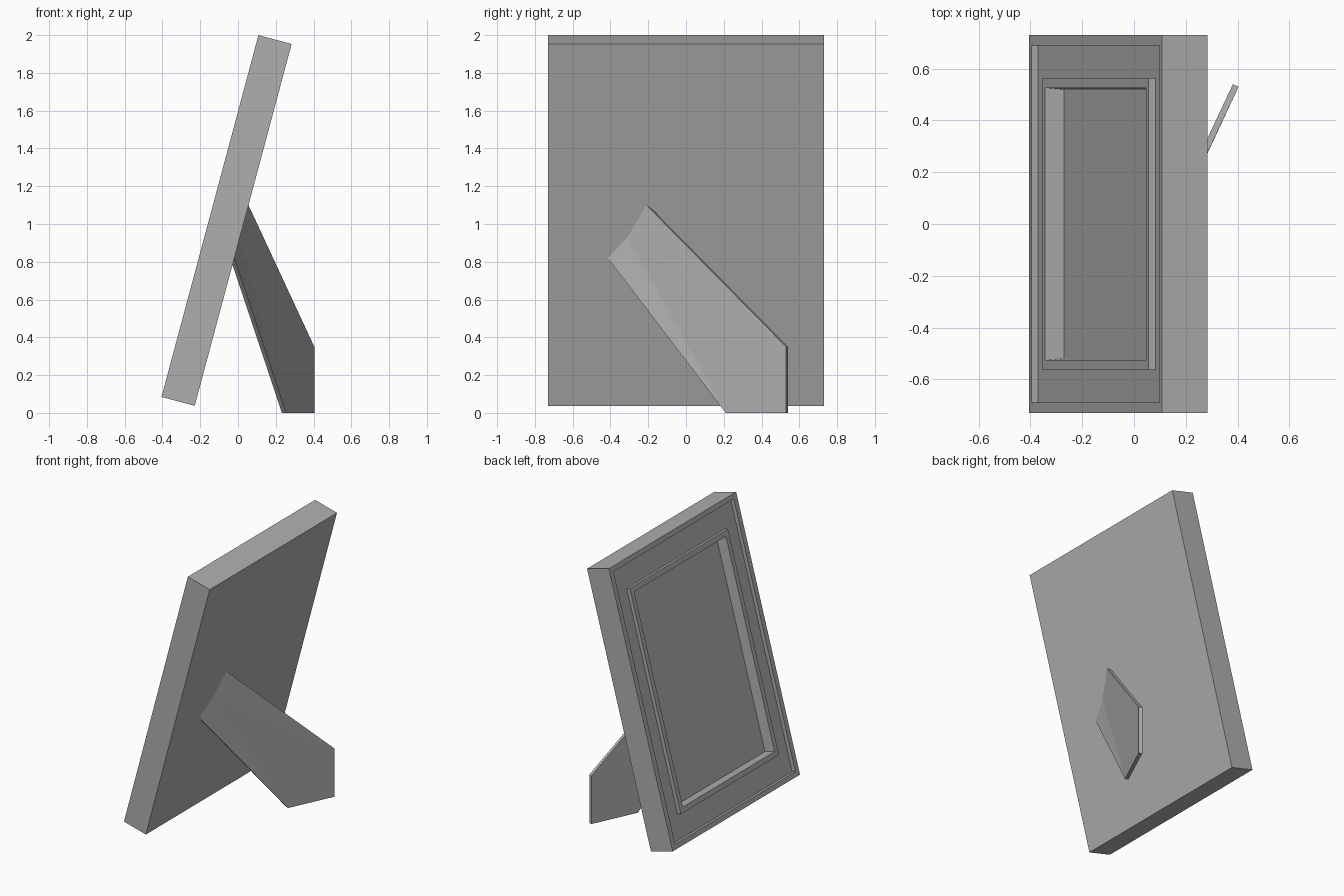
import bpy, bmesh, math
from mathutils import Vector

if "Cube" in bpy.data.objects:
    bpy.data.objects.remove(bpy.data.objects["Cube"])

TILT = math.radians(15)
W, H, T = 0.73, 1.983, 0.182            # half width, height, thickness
BASE = Vector((-0.405, 0, 0.0845))      # lower front edge of the frame
UP = Vector((math.sin(TILT), 0, math.cos(TILT)))
BACK = Vector((math.cos(TILT), 0, -math.sin(TILT)))

grey = bpy.data.materials.new("dark_grey")
grey.diffuse_color = (0.43, 0.43, 0.43, 1)
grey.use_nodes = True
grey.node_tree.nodes["Principled BSDF"].inputs["Base Color"].default_value = grey.diffuse_color


def finish(name, bm):
    bmesh.ops.recalc_face_normals(bm, faces=bm.faces)
    me = bpy.data.meshes.new(name)
    bm.to_mesh(me)
    bm.free()
    me.materials.append(grey)
    ob = bpy.data.objects.new(name, me)
    bpy.context.collection.objects.link(ob)
    return ob


def bridge(bm, a, b):
    n = len(a)
    for i in range(n):
        j = (i + 1) % n
        bm.faces.new((a[i], a[j], b[j], b[i]))


# Picture frame: nested rectangles (side inset, end inset, depth behind front)
bm = bmesh.new()
rings = []
for iy, iu, d in [(0, 0, T), (0, 0, 0), (0.04, 0.035, 0), (0.04, 0.035, 0.027),
                  (0.167, 0.2, 0.027), (0.167, 0.2, 0),
                  (0.204, 0.237, 0), (0.211, 0.239, 0.075)]:
    y = W - iy
    corners = [(-y, iu), (y, iu), (y, H - iu), (-y, H - iu)]
    rings.append([bm.verts.new(BASE + UP * u + BACK * d + Vector((0, v, 0)))
                  for v, u in corners])
for a, b in zip(rings, rings[1:]):
    bridge(bm, a, b)
bm.faces.new(rings[0])
bm.faces.new(rings[-1])
finish("picture_frame", bm)

# Easel leg: upright plate swung out from the back panel
bm = bmesh.new()
profile = [(0.53, 0), (0.53, 0.35), (-0.21, 1.10),
           (-0.31, 0.93), (-0.415, 0.82), (0.21, 0)]
back_edge = BASE + BACK * T
offset = Vector((-0.022, 0.010, 0))
outer, inner = [], []
for y, z in profile:
    x = 0.404 - (0.53 - y) / 2.14
    if y < -0.2:                        # hinge edge lies on the back panel
        x = back_edge.x + (z - back_edge.z) * math.tan(TILT)
    p = Vector((x, y, z))
    outer.append(bm.verts.new(p))
    inner.append(bm.verts.new(p + offset))
bridge(bm, outer, inner)
# outer and inner sides, fanned from the middle of the hinge edge
for side in (outer, inner):
    for i in (4, 5, 0, 1):
        bm.faces.new((side[3], side[i], side[(i + 1) % 6]))
finish("easel_leg", bm)
